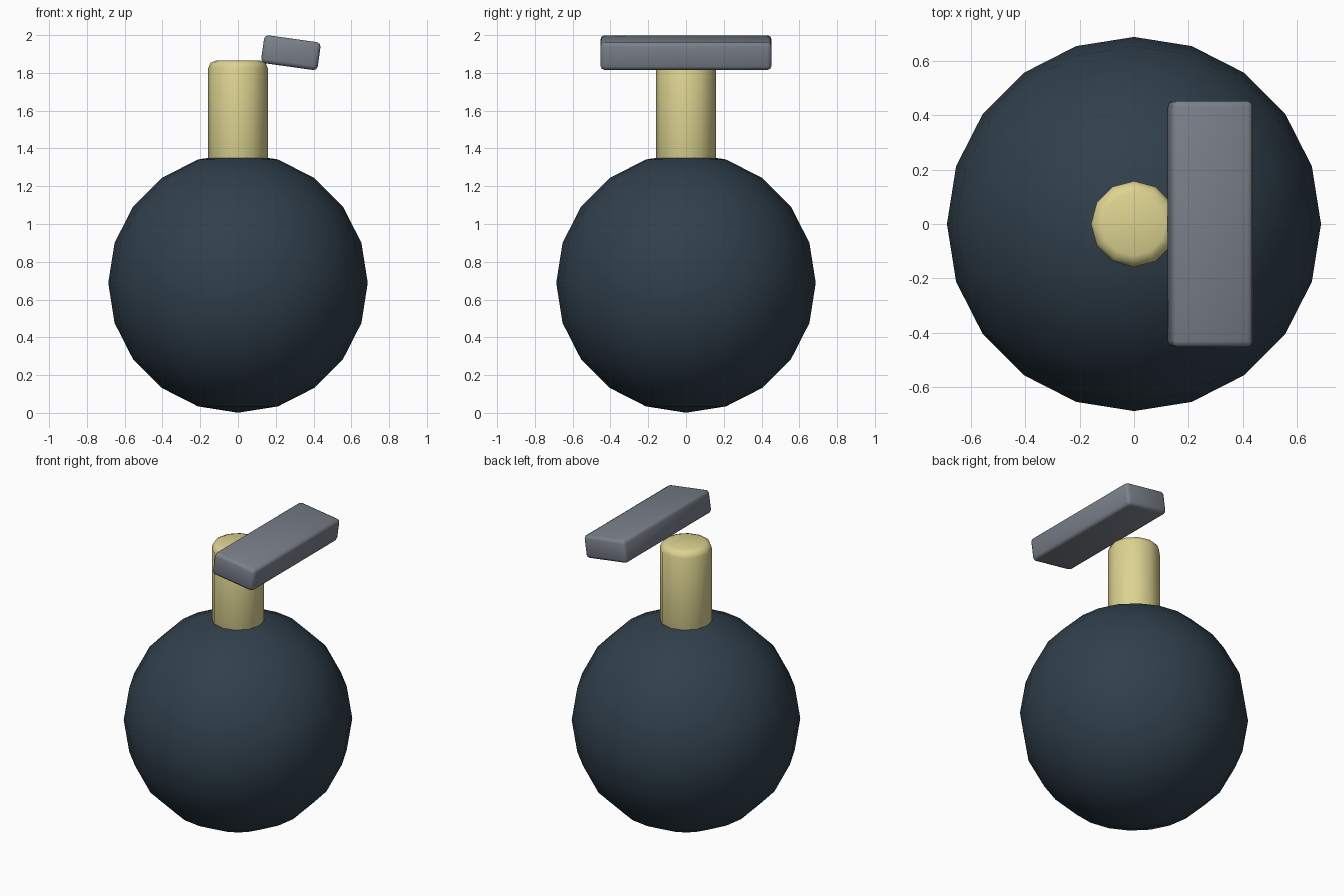
import bpy
import math

cube = bpy.data.objects.get("Cube")
if cube:
    bpy.data.objects.remove(cube, do_unlink=True)


def material(name, rgb):
    mat = bpy.data.materials.new(name)
    mat.use_nodes = True
    colour = (*rgb, 1.0)
    mat.diffuse_color = colour
    bsdf = next(n for n in mat.node_tree.nodes if n.type == "BSDF_PRINCIPLED")
    bsdf.inputs["Base Color"].default_value = colour
    return mat


def finish(name, mat, bevel=0.0, segments=2):
    """Name, colour, bevel and smooth the active object."""
    obj = bpy.context.object
    obj.name = obj.data.name = name
    obj.data.materials.append(mat)
    if bevel:
        bpy.ops.object.transform_apply(location=False, rotation=False, scale=True)
        mod = obj.modifiers.new("Rounded edges", "BEVEL")
        mod.width = bevel
        mod.segments = segments
        mod.limit_method = "ANGLE"
        mod.angle_limit = math.radians(40)
        bpy.ops.object.modifier_apply(modifier=mod.name)
    bpy.ops.object.shade_smooth_by_angle(angle=math.radians(50))
    return obj


navy = material("dark slate blue", (0.03, 0.051, 0.072))
cream = material("pale yellow", (0.72, 0.65, 0.28))
grey = material("steel grey", (0.195, 0.216, 0.255))

# Round body
bpy.ops.mesh.primitive_uv_sphere_add(
    segments=20, ring_count=10, radius=0.687, location=(0, 0, 0.688))
finish("body", navy)

# Neck, sunk into the top of the body
bpy.ops.mesh.primitive_cylinder_add(
    vertices=12, radius=0.158, depth=0.62, location=(0, 0, 1.555))
finish("neck", cream, bevel=0.04)

# Tilted lever resting on the edge of the neck
bpy.ops.mesh.primitive_cube_add(
    size=1, location=(0.28, 0, 1.907), rotation=(0, math.radians(8), 0))
bpy.context.object.scale = (0.302, 0.905, 0.149)
finish("lever", grey, bevel=0.022)
